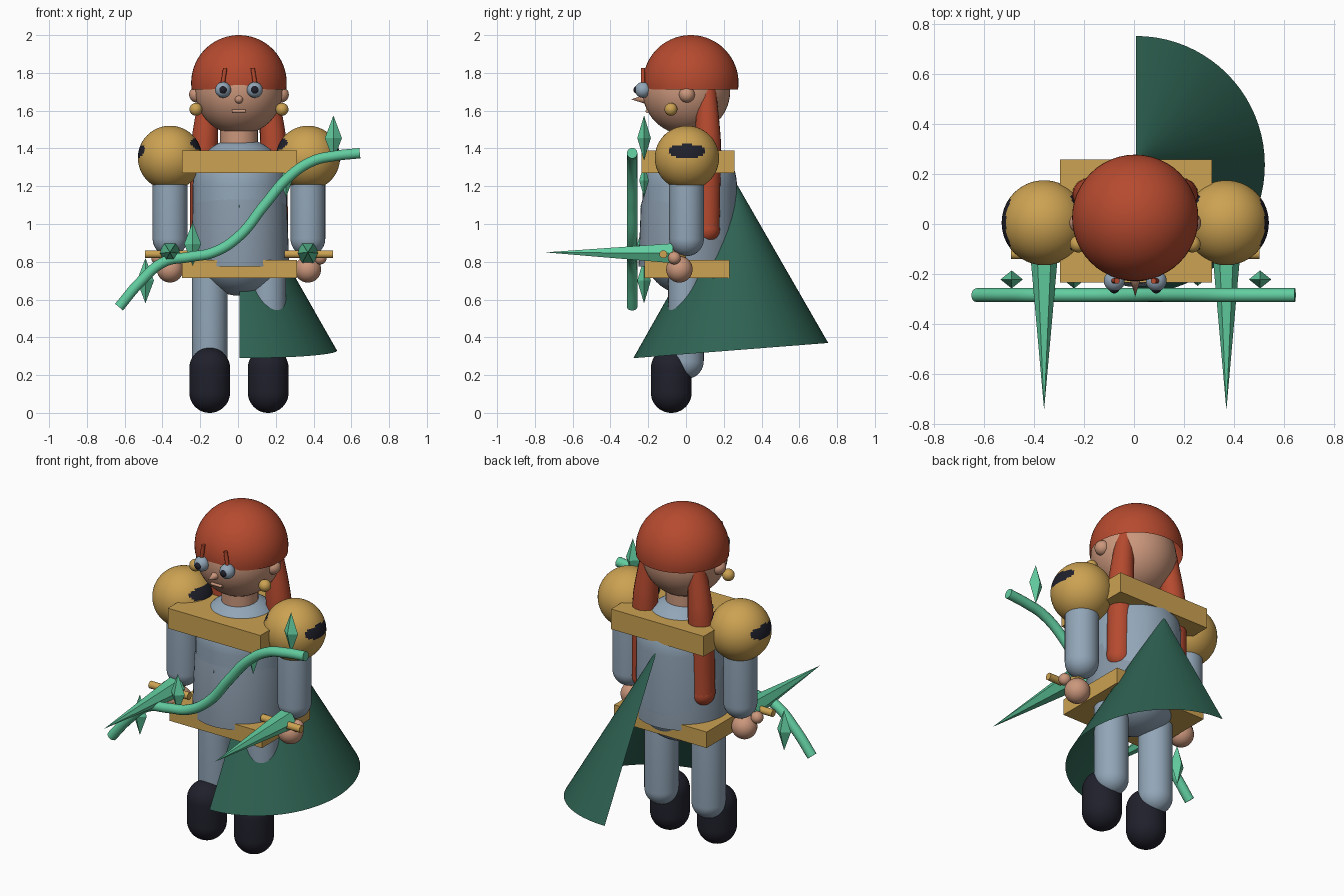
import bpy, bmesh, math
from mathutils import Vector, Matrix

if "Cube" in bpy.data.objects:
    bpy.data.objects.remove(bpy.data.objects["Cube"])


def material(name, hexcode):
    rgb = [int(hexcode[i:i + 2], 16) / 255 for i in (0, 2, 4)]
    lin = [c / 12.92 if c < 0.04 else ((c + 0.055) / 1.055) ** 2.4 for c in rgb]
    m = bpy.data.materials.new(name)
    m.diffuse_color = (*lin, 1)
    m.use_nodes = True
    m.node_tree.nodes["Principled BSDF"].inputs["Base Color"].default_value = m.diffuse_color
    return m


SKIN = material("skin", "CB977C")
HAIR = material("red_hair", "B64A2F")
GOLD = material("gold", "CCA252")
BLUE = material("pale_blue_cloth", "92A6B8")
GREY = material("grey_tunic", "8797A7")
DARK = material("dark_leather", "20202C")
CAPE = material("dark_green", "2E6252")
GREEN = material("bright_green", "62CDA0")


def finish(name, bm, mat, smooth=True, loc=(0, 0, 0)):
    bmesh.ops.remove_doubles(bm, verts=bm.verts, dist=1e-5)
    bmesh.ops.recalc_face_normals(bm, faces=bm.faces)
    me = bpy.data.meshes.new(name)
    bm.to_mesh(me)
    bm.free()
    ob = bpy.data.objects.new(name, me)
    bpy.context.collection.objects.link(ob)
    ob.location = loc
    me.materials.append(mat)
    if smooth:
        bpy.ops.object.select_all(action='DESELECT')
        ob.select_set(True)
        bpy.context.view_layer.objects.active = ob
        bpy.ops.object.shade_smooth_by_angle(angle=math.radians(35))
    return ob


def lathe(profile, seg=40, sweep=2 * math.pi, start=0.0):
    """Revolve (radius, height) points about z."""
    bm = bmesh.new()
    rings = []
    for i in range(seg + 1):
        a = start + sweep * i / seg
        rings.append([bm.verts.new((r * math.cos(a), r * math.sin(a), z)) for r, z in profile])
    for p, q in zip(rings, rings[1:]):
        for j in range(len(profile) - 1):
            quad = [p[j], q[j], q[j + 1], p[j + 1]]
            if profile[j][0] < 1e-6:
                quad = [p[j], q[j + 1], p[j + 1]]
            elif profile[j + 1][0] < 1e-6:
                quad = [p[j], q[j], p[j + 1]]
            bm.faces.new(quad)
    return bm


def arc(r, zc, a0, a1, n=12):
    pts = []
    for i in range(n + 1):
        a = math.radians(a0 + (a1 - a0) * i / n)
        pts.append((max(0.0, r * math.cos(a)), zc + r * math.sin(a)))
    return pts


def ball(name, mat, loc, r, seg=32, n=20):
    return finish(name, lathe(arc(r, 0, -90, 90, n), seg), mat, loc=loc)


def capsule(name, mat, x, y, z0, z1, r):
    prof = arc(r, z0 + r, -90, 0) + arc(r, z1 - r, 0, 90)
    return finish(name, lathe(prof), mat, loc=(x, y, 0))


def box(name, mat, lo, hi):
    bm = bmesh.new()
    bmesh.ops.create_cube(bm, size=1)
    for v in bm.verts:
        v.co = [(a + b) / 2 + c * (b - a) for a, b, c in zip(lo, hi, v.co)]
    return finish(name, bm, mat, False)


def rod(name, mat, a, b, r0, r1, seg=16, smooth=True):
    a, b = Vector(a), Vector(b)
    d = b - a
    bm = lathe([(0, 0), (r0, 0), (r1, d.length), (0, d.length)], seg)
    bm.transform(Matrix.Translation(a) @ d.to_track_quat('Z', 'Y').to_matrix().to_4x4())
    return finish(name, bm, mat, smooth)


def tube(name, mat, pts, r, radii=None):
    """Smooth round tube through points."""
    cu = bpy.data.curves.new(name, 'CURVE')
    cu.dimensions, cu.bevel_depth, cu.bevel_resolution = '3D', r, 5
    cu.use_fill_caps, cu.resolution_u = True, 8
    sp = cu.splines.new('BEZIER')
    sp.bezier_points.add(len(pts) - 1)
    for i, (bp, p) in enumerate(zip(sp.bezier_points, pts)):
        bp.co = p
        bp.handle_left_type = bp.handle_right_type = 'AUTO'
        bp.radius = radii[i] if radii else 1
    cu.materials.append(mat)
    ob = bpy.data.objects.new(name, cu)
    bpy.context.collection.objects.link(ob)
    return ob


CX = 0.005  # body centre line

# Head, cap of hair, neck
ball("head", SKIN, (CX, 0.002, 1.705), 0.232, 48, 28)
finish("hair_cap", lathe(arc(0.253, 1.747, -8, 90, 20), 48), HAIR, loc=(CX, 0.025, 0))
rod("neck", SKIN, (CX, 0.01, 1.36), (CX, 0.01, 1.52), 0.1, 0.1, 32)

# Face
rod("nose", SKIN, (CX, -0.215, 1.66), (CX, -0.29, 1.66), 0.024, 0.0)
mouth = rod("mouth", SKIN, (CX - 0.036, -0.205, 1.597), (CX + 0.036, -0.205, 1.597), 0.009, 0.009)

# Torso, tunic, chest plate, belt
capsule("torso", BLUE, CX + 0.005, 0.02, 0.62, 1.455, 0.25)
finish("tunic", lathe([(0, 0.775), (0.262, 0.775), (0.249, 1.1), (0.195, 1.28)], 48), GREY,
       loc=(CX + 0.005, 0.01, 0))
box("chest_plate", GOLD, (-0.297, -0.235, 1.27), (0.312, 0.258, 1.39))
box("belt", GOLD, (-0.297, -0.22, 0.715), (0.312, 0.23, 0.81))

for s, side in ((-1, "left"), (1, "right")):
    def X(d):
        return CX + s * d

    # Eye, pupil, brow, ear, earring
    ball(side + "_eye", BLUE, (X(0.084), -0.228, 1.71), 0.042)
    ball(side + "_pupil", DARK, (X(0.084), -0.256, 1.71), 0.022, 20, 12)
    rod(side + "_brow", HAIR, (X(0.085), -0.228, 1.745), (X(0.073), -0.228, 1.825), 0.011, 0.011)
    ball(side + "_ear", SKIN, (X(0.222), 0.005, 1.685), 0.042)
    ball(side + "_earring", GOLD, (X(0.228), -0.08, 1.607), 0.034)

    # Long hair lock with a rounded end
    tube(side + "_hair_lock", HAIR,
         [(X(0.15), 0.11, 1.73), (X(0.18), 0.115, 1.45), (X(0.19), 0.11, 0.97)],
         0.07, [0.7, 1, 1])
    ball(side + "_lock_end", HAIR, (X(0.19), 0.11, 0.97), 0.07)

    # Shoulder guard with dark inlays on outer and inner faces
    guard = ball(side + "_shoulder_guard", GOLD, (X(0.365), 0.005, 1.35), 0.17, 72, 48)
    guard.data.materials.append(DARK)
    for f in guard.data.polygons:
        c = f.center
        out = c.x * s
        if out > 0.1 and (c.y / 0.1) ** 2 + ((c.z - 0.035) / 0.037) ** 2 < 1:
            f.material_index = 1
        if out < -0.08 and (c.y / 0.11) ** 2 + ((c.z - 0.07) / 0.037) ** 2 < 1:
            f.material_index = 1

    # Arm, hand, thumb
    capsule(side + "_arm", BLUE, X(0.365), 0.003, 0.83, 1.36, 0.092)
    ball(side + "_hand", SKIN, (X(0.365), -0.035, 0.76), 0.07)
    ball(side + "_thumb", SKIN, (X(0.43), -0.062, 0.82), 0.034)

    # Spike dagger: crossguard, grip, blade
    rod(side + "_crossguard", GOLD, (X(0.24), -0.12, 0.84), (X(0.497), -0.12, 0.84), 0.021, 0.021)
    rod(side + "_grip", GOLD, (X(0.365), 0.0, 0.84), (X(0.365), -0.1, 0.84), 0.022, 0.022)
    rod(side + "_blade", GREEN, (X(0.365), -0.07, 0.845), (X(0.365), -0.745, 0.85),
        0.06, 0.0, 6, False)

    # Leg and boot
    capsule(side + "_leg", BLUE, X(0.155), 0.0, 0.18, 0.82, 0.094)
    capsule(side + "_boot", DARK, X(0.155), -0.078, 0.0, 0.345, 0.108)

# Half-cone cape, open on one side, hem tilted up to the back
cape = lathe([(0.516, 0.0), (0.006, 1.0)], 40, math.pi, -math.pi / 2)
for v in cape.verts:
    t = v.co.z
    hem_z = 0.33 + 0.078 * v.co.y
    v.co.y += 0.237 + 0.018 * t
    v.co.z = hem_z * (1 - t) + 1.225 * t
    v.co.x += 0.008
finish("cape", cape, CAPE)

# Winding vine
path = [(-0.63, 0.56), (-0.52, 0.69), (-0.39, 0.80), (-0.26, 0.825), (-0.13, 0.85),
        (0.005, 0.935), (0.14, 1.10), (0.27, 1.25), (0.40, 1.335), (0.51, 1.36), (0.645, 1.375)]
tube("vine", GREEN, [(x, -0.285, z) for x, z in path], 0.028)

# Leaf crystals: x, bottom, top, half width
for i, (x, z0, z1, w) in enumerate([(-0.49, 0.58, 0.82, 0.045), (-0.24, 0.78, 1.01, 0.045),
                                    (0.007, 1.03, 1.155, 0.024), (0.255, 1.14, 1.32, 0.032),
                                    (0.505, 1.335, 1.575, 0.045)]):
    crystal = lathe([(0, z0), (w, (z0 + z1) / 2), (0, z1)], 4)
    bmesh.ops.scale(crystal, vec=(1, 0.8, 1), verts=crystal.verts)
    finish("leaf_crystal_%d" % (i + 1), crystal, GREEN, False, (x, -0.222, 0))
